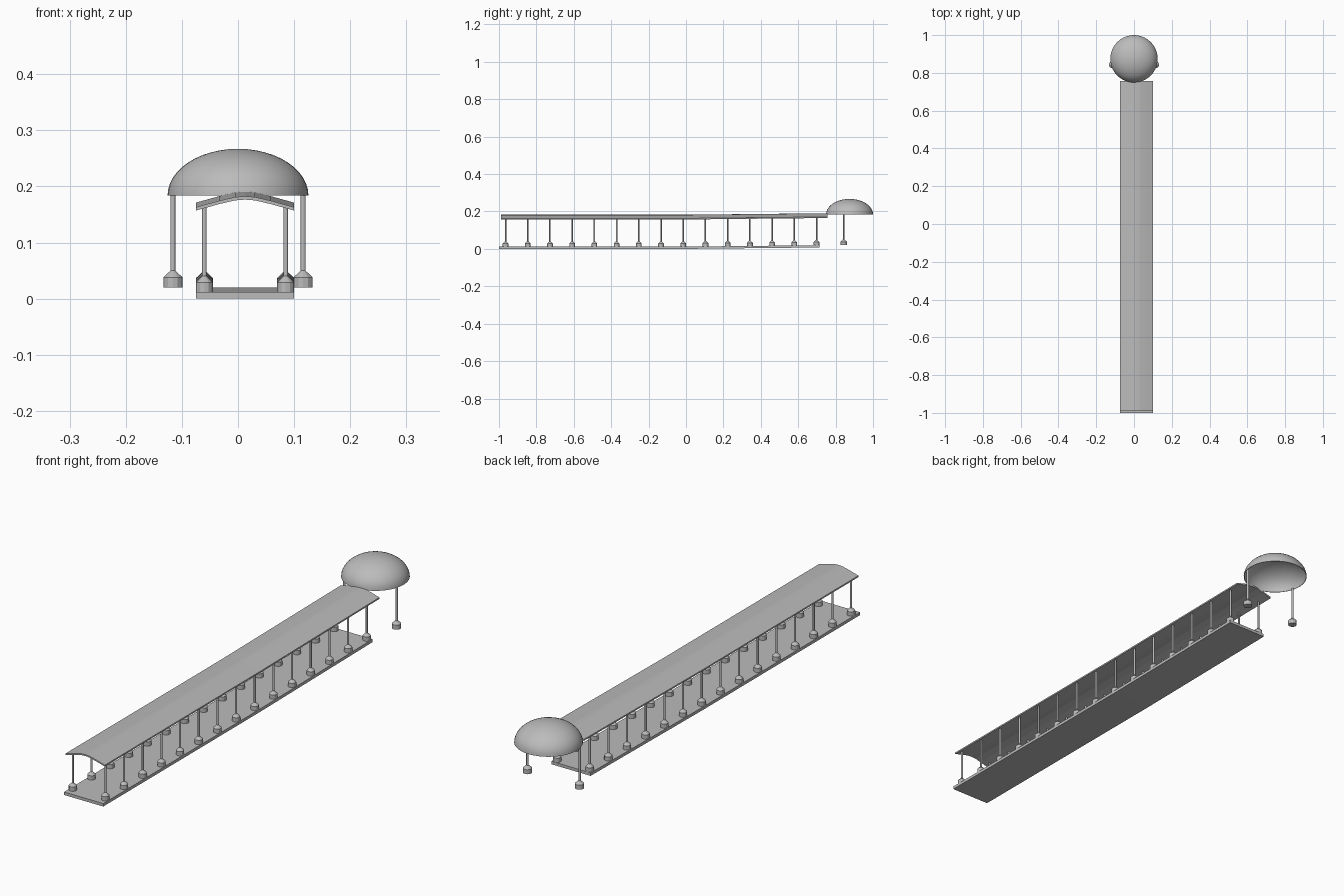
import bpy, bmesh, math

if "Cube" in bpy.data.objects:
    bpy.data.objects.remove(bpy.data.objects["Cube"])

grey = bpy.data.materials.new("light_grey")
grey.diffuse_color = (0.5, 0.5, 0.5, 1)
grey.use_nodes = True
grey.node_tree.nodes["Principled BSDF"].inputs["Base Color"].default_value = grey.diffuse_color


def add_object(name, bm):
    bmesh.ops.recalc_face_normals(bm, faces=bm.faces)
    me = bpy.data.meshes.new(name)
    bm.to_mesh(me)
    bm.free()
    me.materials.append(grey)
    ob = bpy.data.objects.new(name, me)
    bpy.context.collection.objects.link(ob)
    return ob


def rise(y):
    # the back half of the walkway climbs very slightly
    return 0.008 * max(0.0, y) / 0.75


def extrude_along(name, profile, ys):
    # closed x/z profile swept along y, following the rise
    bm = bmesh.new()
    rings = [[bm.verts.new((x, y, z + rise(y))) for x, z in profile] for y in ys]
    n = len(profile)
    for a, b in zip(rings, rings[1:]):
        for i in range(n):
            j = (i + 1) % n
            bm.faces.new((a[i], a[j], b[j], b[i]))
    bm.faces.new(rings[0])
    bm.faces.new(rings[-1])
    return add_object(name, bm)


def lathe(name, profile, x, y, sides):
    # r/z profile turned around a vertical axis
    bm = bmesh.new()
    vs = [bm.verts.new((r, 0, z)) for r, z in profile]
    es = [bm.edges.new(p) for p in zip(vs, vs[1:])]
    bmesh.ops.spin(bm, geom=vs + es, cent=(0, 0, 0), axis=(0, 0, 1),
                   angle=math.tau, steps=sides)
    bmesh.ops.remove_doubles(bm, verts=bm.verts, dist=1e-5)
    bmesh.ops.translate(bm, verts=bm.verts, vec=(x, y, 0))
    return add_object(name, bm)


def post(name, x, y, z0, z1, r_base, r_post, h):
    # drum base with a conical shoulder and a slim shaft
    return lathe(name, [(0, z0), (r_base, z0), (r_base, z0 + h),
                        (r_post, z0 + h * 1.65), (r_post, z1), (0, z1)], x, y, 12)


CX, HALF = 0.0125, 0.0875

# floor slab
extrude_along("floor", [(CX - HALF, 0), (CX + HALF, 0),
                        (CX + HALF, 0.012), (CX - HALF, 0.012)], [-1, 0, 0.714])

# low arched roof sheet
arch = [(-HALF, 0.163), (-0.046, 0.1745), (-0.018, 0.181), (0, 0.1825),
        (0.018, 0.181), (0.046, 0.1745), (HALF, 0.163)]
top = [(CX + x, z) for x, z in arch]
extrude_along("roof", top + [(x, z - 0.006) for x, z in reversed(top)],
              [-0.99, 0, 0.757])

# two rows of posts
for i in range(15):
    y = -0.965 + i * 0.1188
    for side in (-1, 1):
        post(f"walkway_post_{i}_{'left' if side < 0 else 'right'}",
             CX + side * 0.0725, y, 0.012 + rise(y), 0.163 + rise(y),
             0.0152, 0.004, 0.017)

# hollow dome at the back end
def shell(r, h, n=12):
    return [(r * math.cos(a), 0.184 + h * math.sin(a))
            for a in (math.pi / 2 * k / n for k in range(n + 1))]


dome = lathe("dome", shell(0.1255, 0.083) [::-1] + shell(0.1235, 0.081),
             0, 0.8745, 40)
bpy.context.view_layer.objects.active = dome
dome.select_set(True)
bpy.ops.object.shade_smooth_by_angle(angle=math.radians(30))

# dome posts
for side in (-1, 1):
    post(f"dome_post_{'left' if side < 0 else 'right'}",
         side * 0.116, 0.843, 0.02, 0.188, 0.017, 0.0045, 0.018)
